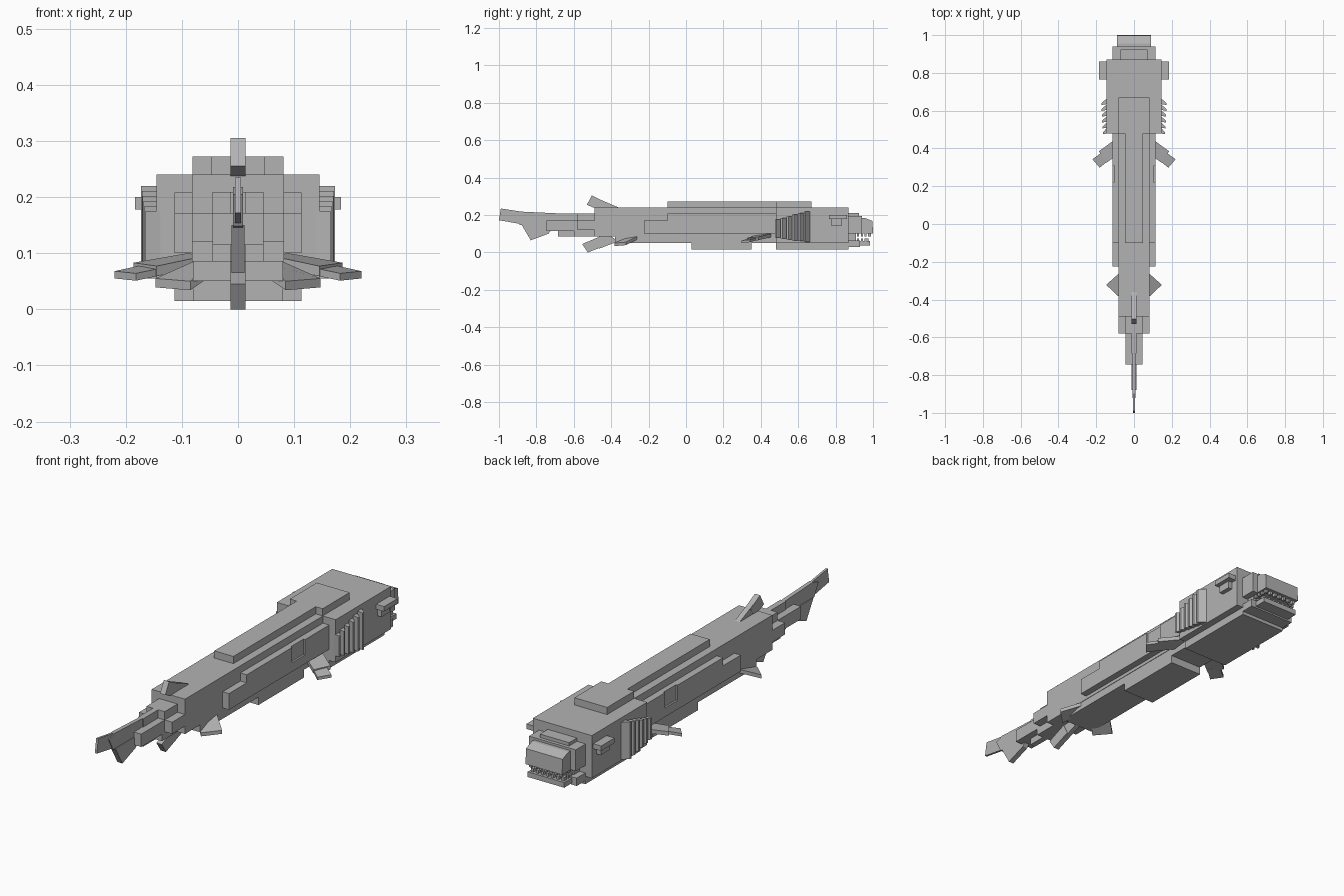
import bpy, bmesh
from mathutils import Vector

grey = bpy.data.materials.new("plain grey")
grey.diffuse_color = (0.45, 0.45, 0.45, 1)


def finish(name, bm):
    bmesh.ops.recalc_face_normals(bm, faces=bm.faces)
    me = bpy.data.meshes.new(name)
    bm.to_mesh(me)
    bm.free()
    me.materials.append(grey)
    ob = bpy.data.objects.new(name, me)
    bpy.context.collection.objects.link(ob)
    return ob


def box(name, x0, x1, y0, y1, z0, z1):
    bm = bmesh.new()
    bmesh.ops.create_cube(bm, size=1)
    for v in bm.verts:
        v.co = ((x0 + x1) / 2 + v.co.x * (x1 - x0),
                (y0 + y1) / 2 + v.co.y * (y1 - y0),
                (z0 + z1) / 2 + v.co.z * (z1 - z0))
    return finish(name, bm)


def block(name, w, y0, y1, z0, z1):
    return box(name, -w, w, y0, y1, z0, z1)


def pair(name, x0, x1, y0, y1, z0, z1):
    box(name + "_right", x0, x1, y0, y1, z0, z1)
    box(name + "_left", -x1, -x0, y0, y1, z0, z1)


def prism(name, pts, offset):
    """Extrude a polygon of 3D points along an offset."""
    bm = bmesh.new()
    a = [bm.verts.new(p) for p in pts]
    b = [bm.verts.new(Vector(p) + Vector(offset)) for p in pts]
    bm.faces.new(a)
    bm.faces.new(b[::-1])
    for i in range(len(a)):
        j = (i + 1) % len(a)
        bm.faces.new((a[i], b[i], b[j], a[j]))
    return finish(name, bm)


def blade(name, w, yz):
    """Upright fin on the centre plane."""
    prism(name, [(-w, y, z) for y, z in yz], (2 * w, 0, 0))


def side_fin(name, pts, t):
    for s, side in ((1, "right"), (-1, "left")):
        prism(name + "_" + side, [(s * x, y, z) for x, y, z in pts], (0, 0, -t))


# body, ridge and belly
block("body", 0.082, -0.49, 0.48, 0.085, 0.24)
block("lower_body", 0.08, -0.38, 0.48, 0.05, 0.085)
block("back_ridge", 0.047, -0.10, 0.49, 0.24, 0.272)
block("nape", 0.081, 0.48, 0.67, 0.24, 0.272)
block("belly", 0.08, 0.03, 0.35, 0.015, 0.05)

# flank plates with a shallow recess
pair("flank_back", 0.08, 0.113, -0.225, -0.10, 0.10, 0.172)
pair("flank_middle", 0.08, 0.113, -0.10, 0.22, 0.10, 0.208)
pair("flank_front", 0.08, 0.113, 0.31, 0.48, 0.10, 0.208)
pair("flank_sill", 0.08, 0.113, 0.22, 0.31, 0.10, 0.14)
pair("flank_recess", 0.08, 0.105, 0.22, 0.31, 0.14, 0.208)

# tail
block("tail_root", 0.082, -0.58, -0.48, 0.12, 0.172)
block("tail_core", 0.045, -0.745, -0.48, 0.115, 0.172)
block("tail_keel", 0.045, -0.60, -0.37, 0.085, 0.14)
block("tail_spine", 0.013, -0.685, -0.48, 0.085, 0.209)
block("tail_upper", 0.045, -0.58, -0.48, 0.172, 0.209)
blade("tail_fin", 0.009, [(-0.60, 0.205), (-0.88, 0.218), (-0.92, 0.205),
                          (-0.89, 0.148), (-0.70, 0.12), (-0.60, 0.12)])
blade("tail_tip", 0.005, [(-0.86, 0.215), (-0.99, 0.235), (-1.0, 0.172), (-0.87, 0.15)])
blade("tail_lobe", 0.012, [(-0.88, 0.15), (-0.83, 0.065), (-0.735, 0.10), (-0.70, 0.15)])

# dorsal and anal fins
blade("dorsal_fin_base", 0.012, [(-0.49, 0.235), (-0.465, 0.285), (-0.36, 0.24), (-0.44, 0.20)])
blade("dorsal_fin_tip", 0.013, [(-0.53, 0.255), (-0.503, 0.305), (-0.435, 0.27), (-0.46, 0.225)])
blade("anal_fin_base", 0.011, [(-0.49, 0.06), (-0.465, 0.02), (-0.36, 0.06), (-0.44, 0.11)])
blade("anal_fin_tip", 0.013, [(-0.555, 0.045), (-0.525, 0.0), (-0.435, 0.035), (-0.46, 0.085)])

# paired side fins
side_fin("pectoral_fin", [(0.09, 0.455, 0.10), (0.186, 0.385, 0.083),
                          (0.145, 0.325, 0.077), (0.06, 0.385, 0.095)], 0.018)
side_fin("pectoral_tip", [(0.165, 0.382, 0.08), (0.22, 0.343, 0.068),
                          (0.182, 0.298, 0.064), (0.13, 0.34, 0.075)], 0.013)
side_fin("pelvic_fin", [(0.05, -0.28, 0.095), (0.08, -0.262, 0.085), (0.147, -0.322, 0.055),
                        (0.085, -0.382, 0.05), (0.03, -0.33, 0.088)], 0.016)

# head
block("head", 0.145, 0.48, 0.87, 0.05, 0.24)
block("throat", 0.113, 0.48, 0.87, 0.015, 0.05)
block("forehead", 0.072, 0.86, 0.925, 0.17, 0.21)
block("upper_snout", 0.115, 0.86, 0.94, 0.10, 0.195)
prism("snout_tip", [(-0.09, 0.92, 0.10), (-0.09, 0.92, 0.185), (-0.09, 0.955, 0.185),
                    (-0.09, 0.997, 0.168), (-0.09, 1.0, 0.10)], (0.18, 0, 0))
block("mouth", 0.085, 0.86, 0.91, 0.05, 0.11)
block("jaw_root", 0.113, 0.86, 0.93, 0.03, 0.065)
block("jaw", 0.09, 0.91, 0.985, 0.037, 0.06)

# teeth in two rows
for i in range(7):
    x = -0.075 + i * 0.025
    box("upper_tooth", x - 0.006, x + 0.006, 0.973, 0.988, 0.085, 0.101)
    box("lower_tooth", x - 0.006, x + 0.006, 0.960, 0.975, 0.059, 0.075)
for i in range(3):
    y = 0.915 + i * 0.02
    pair("upper_side_tooth", 0.073, 0.085, y, y + 0.01, 0.085, 0.101)
    pair("lower_side_tooth", 0.070, 0.082, y, y + 0.01, 0.059, 0.075)

# eyes under brows
pair("brow", 0.14, 0.184, 0.765, 0.86, 0.178, 0.20)
pair("eye", 0.14, 0.165, 0.775, 0.835, 0.145, 0.178)

# gill frills, growing toward the head
for i in range(6):
    y, f = 0.475 + i * 0.031, i / 5
    z0, z1 = 0.08 - 0.025 * f, 0.175 + 0.045 * f
    out = 0.165 + 0.008 * f
    for s, side in ((1, "right"), (-1, "left")):
        prism("gill_" + side, [(s * 0.10, y + 0.012, z0), (s * out, y, z0),
                               (s * out, y + 0.01, z0), (s * 0.14, y + 0.037, z0),
                               (s * 0.10, y + 0.037, z0)], (0, 0, z1 - z0))
